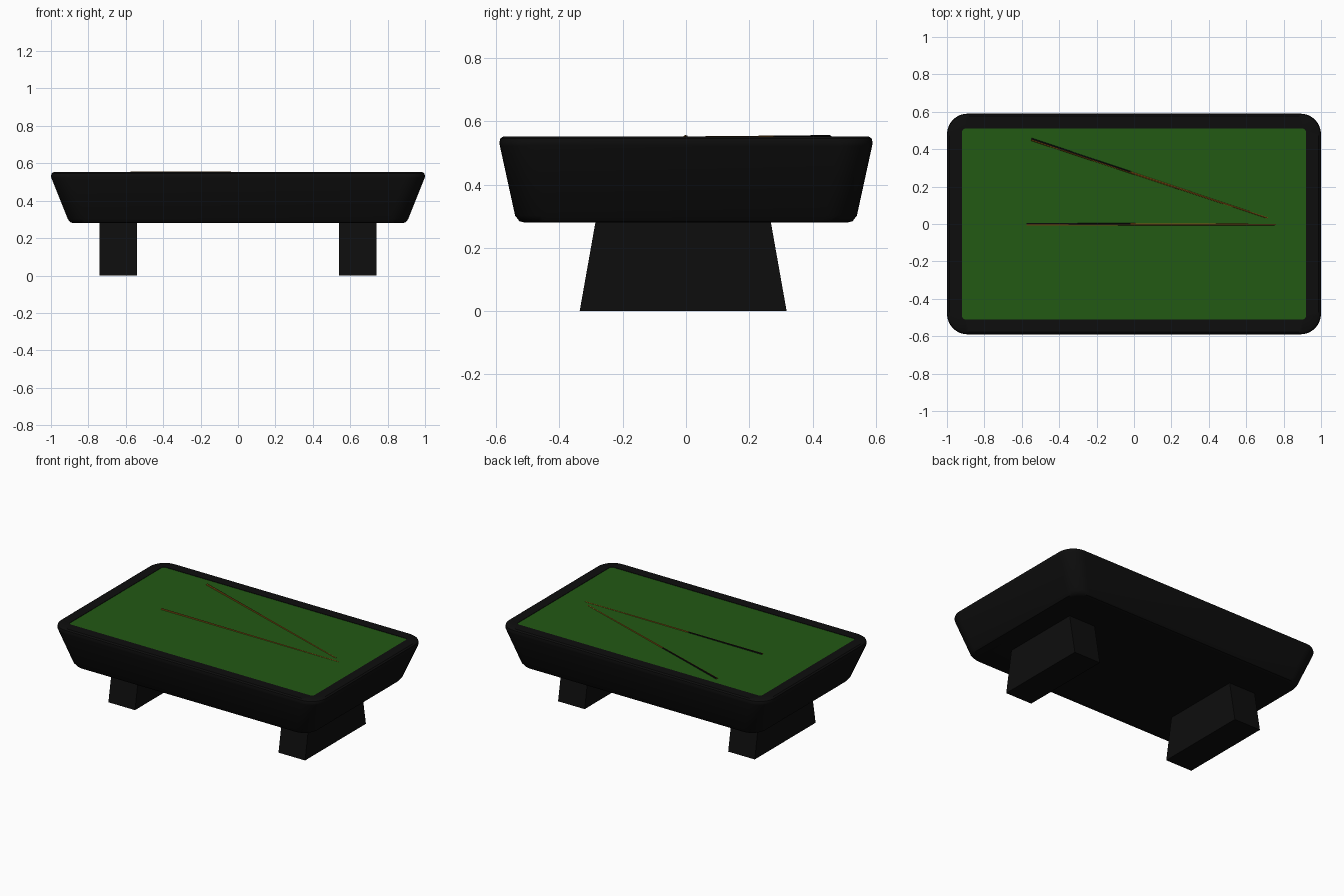
import bpy, bmesh
from math import cos, sin, pi, radians
from mathutils import Vector

if "Cube" in bpy.data.objects:
    bpy.data.objects.remove(bpy.data.objects["Cube"])


def material(name, rgb):
    m = bpy.data.materials.new(name)
    m.diffuse_color = (*rgb, 1)
    m.use_nodes = True
    m.node_tree.nodes["Principled BSDF"].inputs["Base Color"].default_value = m.diffuse_color
    return m


BLACK = material("black", (0.004, 0.004, 0.004))
GREEN = material("felt_green", (0.016, 0.10, 0.007))
WOOD = material("cue_wood", (0.22, 0.08, 0.006))


def finish(bm, name, mats, smooth=True):
    mesh = bpy.data.meshes.new(name)
    bmesh.ops.recalc_face_normals(bm, faces=bm.faces[:])
    bm.to_mesh(mesh)
    bm.free()
    ob = bpy.data.objects.new(name, mesh)
    bpy.context.collection.objects.link(ob)
    for m in mats:
        mesh.materials.append(m)
    if smooth:
        bpy.ops.object.select_all(action='DESELECT')
        ob.select_set(True)
        bpy.context.view_layer.objects.active = ob
        bpy.ops.object.shade_smooth_by_angle(angle=radians(35))
    return ob


def rounded_ring(bm, hx, hy, z, r, steps=8):
    """Rounded rectangle of verts at height z."""
    verts = []
    for k, (sx, sy) in enumerate([(1, 1), (-1, 1), (-1, -1), (1, -1)]):
        for i in range(steps + 1):
            a = (k + i / steps) * pi / 2
            verts.append(bm.verts.new((sx * (hx - r) + r * cos(a),
                                       sy * (hy - r) + r * sin(a), z)))
    return verts


def bridge(bm, rings):
    for a, b in zip(rings, rings[1:]):
        n = len(a)
        for i in range(n):
            j = (i + 1) % n
            bm.faces.new((a[i], a[j], b[j], b[i]))


# Table body: flared rounded tray with a flat rim
bm = bmesh.new()
profile = [(0.88, 0.51, 0.28, 0.09), (0.896, 0.526, 0.284, 0.095),
           (0.91, 0.54, 0.302, 0.10), (0.998, 0.588, 0.522, 0.11),
           (1.0, 0.59, 0.532, 0.11), (0.997, 0.587, 0.545, 0.11),
           (0.987, 0.577, 0.5525, 0.105), (0.92, 0.51, 0.5525, 0.02),
           (0.92, 0.51, 0.54, 0.02)]
rings = [rounded_ring(bm, *p) for p in profile]
bridge(bm, rings)
bm.faces.new(rings[0])
finish(bm, "table_body", [BLACK])

# Playing surface
bm = bmesh.new()
bm.faces.new(rounded_ring(bm, 0.92, 0.51, 0.55, 0.02))
felt = finish(bm, "felt", [GREEN], smooth=False)
if felt.data.polygons[0].normal.z < 0:
    felt.data.flip_normals()

# Tapered slab legs
for side, name in ((-1, "left_leg"), (1, "right_leg")):
    bm = bmesh.new()
    bmesh.ops.create_cube(bm, size=1)
    for v in bm.verts:
        top = v.co.z > 0
        half = 0.277 if top else 0.327
        v.co = (side * 0.64 + v.co.x * 0.2,
                -0.009 + v.co.y * 2 * half, 0.282 if top else 0)
    finish(bm, name, [BLACK], smooth=False)


def cue(name, butt, tip, z=0.548, sides=8):
    """Tapered cue; the butt section is black on its rear half."""
    butt, tip = Vector((*butt, z)), Vector((*tip, z))
    d = (tip - butt).normalized()
    across = Vector((-d.y, d.x, 0))
    grip = (-0.02 - butt.x) / (tip.x - butt.x)
    bm = bmesh.new()
    rings = []
    for t, r in ((0, 0.0085), (grip, 0.0068), (1, 0.0045)):
        c = butt.lerp(tip, t)
        rings.append([bm.verts.new(c + r * (across * cos(2 * pi * i / sides)
                                            + Vector((0, 0, r and sin(2 * pi * i / sides)))))
                      for i in range(sides)])
    bridge(bm, rings)
    bm.faces.new(rings[0])
    bm.faces.new(rings[-1])
    bm.normal_update()
    for f in bm.faces:
        c = f.calc_center_median()
        p = butt + d * (c - butt).dot(d)
        if c.x < -0.02 and (c - p).dot(across) > 0:
            f.material_index = 1
    finish(bm, name, [WOOD, BLACK])


# Two cues resting on the felt
cue("straight_cue", (-0.575, -0.001), (0.76, -0.003))
cue("angled_cue", (-0.55, 0.453), (0.715, 0.032))
